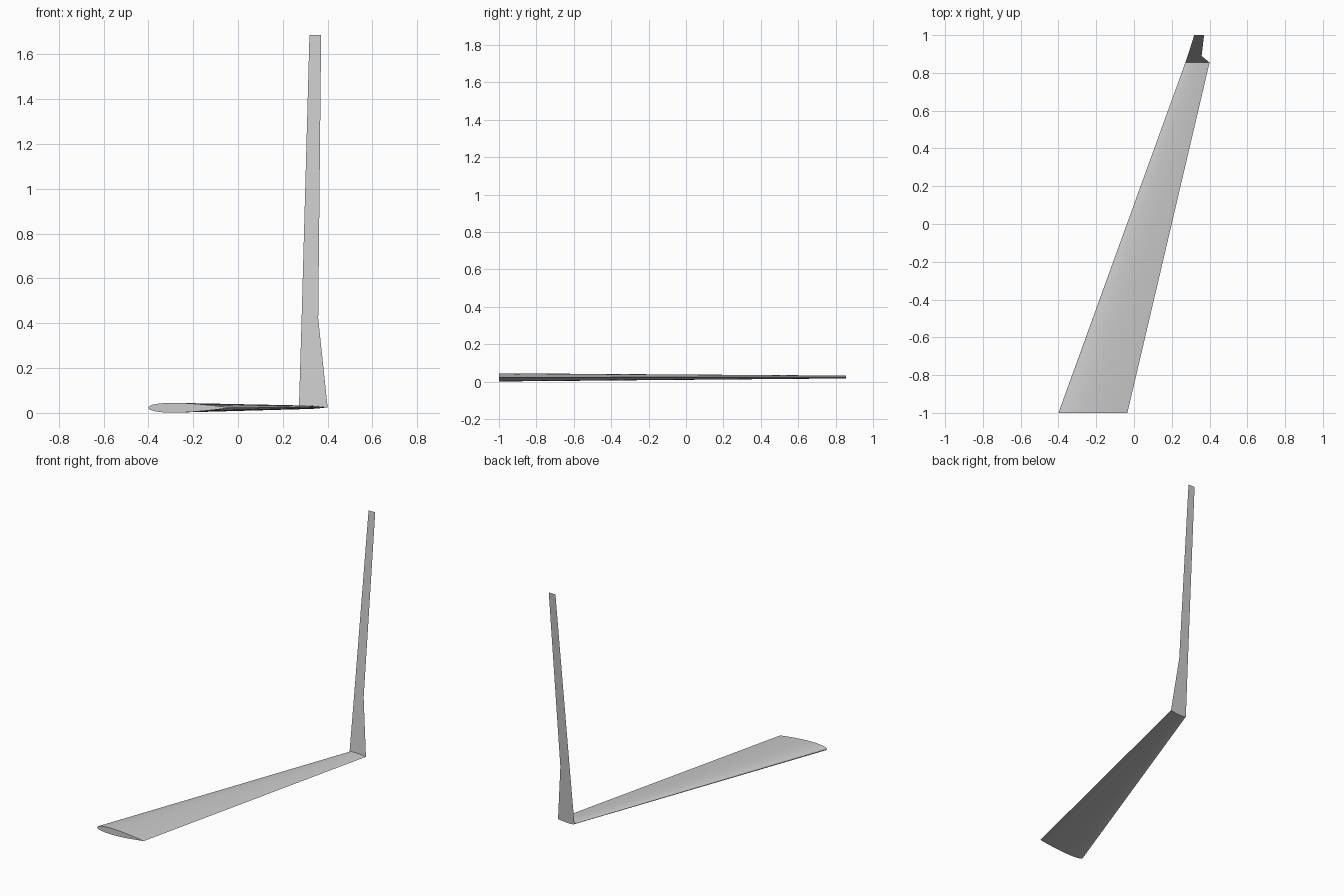
import bpy
import bmesh
import math

default = bpy.data.objects.get("Cube")
if default:
    bpy.data.objects.remove(default, do_unlink=True)

grey = bpy.data.materials.new("light_grey")
grey.use_nodes = True
colour = (0.6, 0.6, 0.6, 1)
grey.diffuse_color = colour
grey.node_tree.nodes["Principled BSDF"].inputs["Base Color"].default_value = colour


def finish(bm, name):
    mesh = bpy.data.meshes.new(name)
    bm.to_mesh(mesh)
    bm.free()
    mesh.materials.append(grey)
    obj = bpy.data.objects.new(name, mesh)
    bpy.context.collection.objects.link(obj)
    return obj


def half_thickness(t):
    # Symmetric aerofoil, 12 percent thick with a closed trailing edge
    return 0.6 * (0.2969 * math.sqrt(t) - 0.126 * t - 0.3516 * t**2
                  + 0.2843 * t**3 - 0.1036 * t**4)


def aerofoil(bm, nose, tail, y, z, steps=20):
    chord = tail - nose
    ring = []
    for i in range(2 * steps):
        angle = math.pi * i / steps
        t = (1 + math.cos(angle)) / 2
        side = 1 if i <= steps else -1
        height = side * half_thickness(t) * chord
        ring.append(bm.verts.new((nose + t * chord, y, z + height)))
    return ring


# Tapered, swept wing between two aerofoil sections
bm = bmesh.new()
root = aerofoil(bm, -0.4, -0.035, -1, 0.023)
tip = aerofoil(bm, 0.272, 0.4, 0.855, 0.025)
for i in range(len(root)):
    j = (i + 1) % len(root)
    bm.faces.new((root[i], root[j], tip[j], tip[i]))
bm.faces.new(root)
bm.faces.new(tip)
bmesh.ops.recalc_face_normals(bm, faces=bm.faces)
wing = finish(bm, "wing")
bpy.context.view_layer.objects.active = wing
wing.select_set(True)
bpy.ops.object.shade_smooth_by_angle(angle=math.radians(35))

# Thin upright winglet, leaning slightly outwards
bm = bmesh.new()
rows = [(0.272, 0.4, 0.025), (0.284, 0.358, 0.42), (0.319, 0.371, 1.687)]
edges = []
for left, right, z in rows:
    y = 0.855 + 0.145 * (z - 0.025) / 1.662
    edges.append([bm.verts.new((x, y, z)) for x in (left, right)])
for low, high in zip(edges, edges[1:]):
    bm.faces.new((low[0], low[1], high[1], high[0]))
finish(bm, "winglet")
